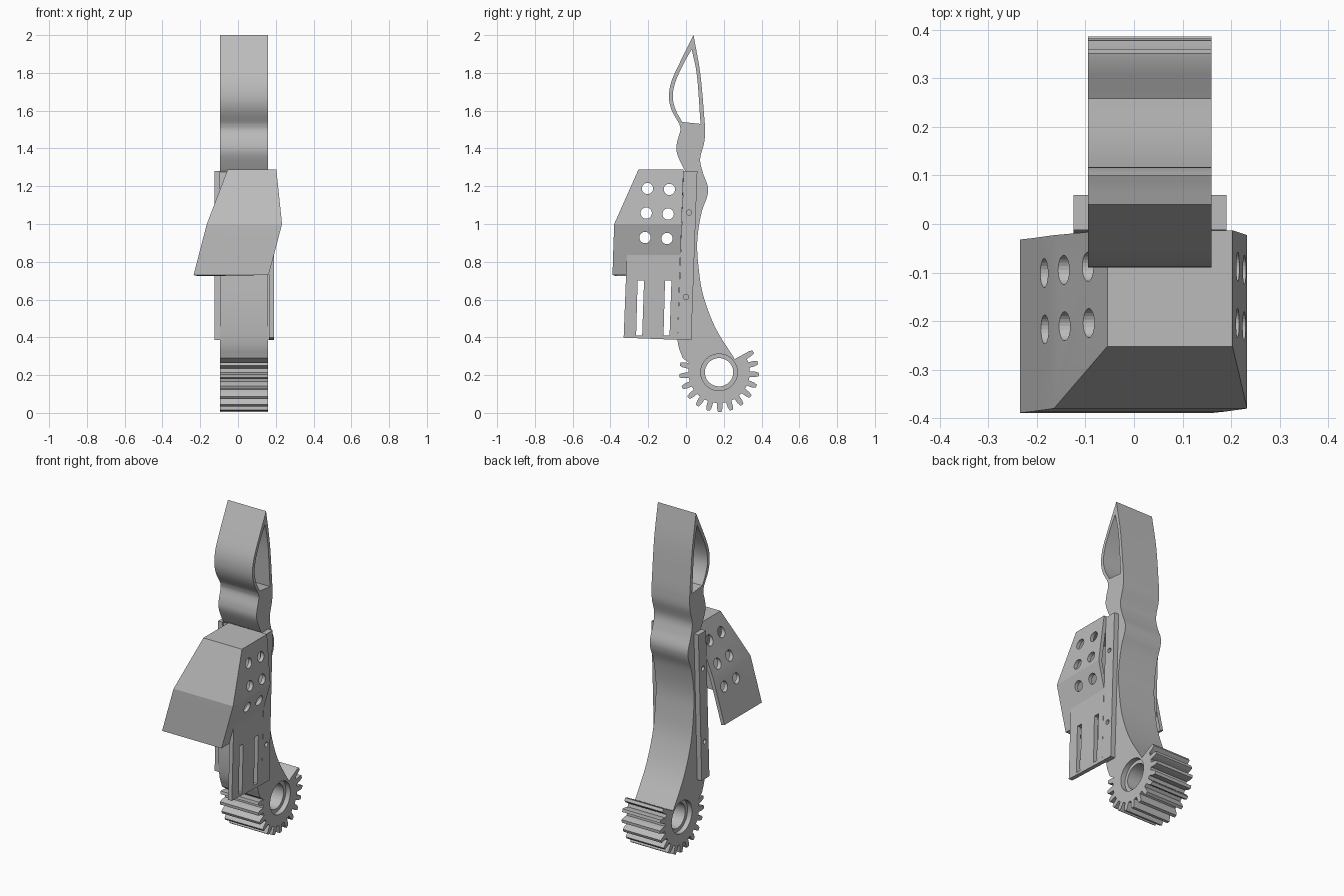
import bpy, bmesh, math
from mathutils import Vector

if "Cube" in bpy.data.objects:
    bpy.data.objects.remove(bpy.data.objects["Cube"])

grey = bpy.data.materials.new("plain_grey")
grey.use_nodes = True
grey.diffuse_color = (0.5, 0.5, 0.5, 1)
grey.node_tree.nodes["Principled BSDF"].inputs["Base Color"].default_value = (0.5, 0.5, 0.5, 1)

X0, X1 = -0.095, 0.16          # sides of the finger
GEAR = (0.175, 0.215)          # gear centre in y, z


def make(name, bm):
    mesh = bpy.data.meshes.new(name)
    bm.to_mesh(mesh)
    bm.free()
    mesh.materials.append(grey)
    ob = bpy.data.objects.new(name, mesh)
    bpy.context.collection.objects.link(ob)
    return ob


def prism(name, outline, x0, x1):
    """Extrude a y, z outline along x."""
    bm = bmesh.new()
    face = bm.faces.new([bm.verts.new((x0, y, z)) for y, z in outline])
    ext = bmesh.ops.extrude_face_region(bm, geom=[face])
    moved = [g for g in ext["geom"] if isinstance(g, bmesh.types.BMVert)]
    bmesh.ops.translate(bm, verts=moved, vec=(x1 - x0, 0, 0))
    bmesh.ops.recalc_face_normals(bm, faces=bm.faces)
    return make(name, bm)


def circle(centre, radius, n=32):
    return [(centre[0] + radius * math.cos(math.tau * i / n),
             centre[1] + radius * math.sin(math.tau * i / n)) for i in range(n)]


def polar(radius, degrees):
    a = math.radians(degrees)
    return (GEAR[0] + radius * math.cos(a), GEAR[1] + radius * math.sin(a))


def smooth(points, steps=5):
    """Catmull-Rom curve through the points."""
    p = [Vector(q) for q in points]
    p = [2 * p[0] - p[1]] + p + [2 * p[-1] - p[-2]]
    out = []
    for a, b, c, d in zip(p, p[1:], p[2:], p[3:]):
        for i in range(steps):
            t = i / steps
            out.append(tuple(0.5 * (2 * b + (c - a) * t + (2 * a - 5 * b + 4 * c - d) * t * t
                                    + (3 * b - a - 3 * c + d) * t ** 3)))
    return out + [tuple(p[-2])]


def apply_modifier(ob, mod):
    bpy.context.view_layer.objects.active = ob
    bpy.ops.object.modifier_apply(modifier=mod.name)


def cut(ob, outline, x0=-0.6, x1=0.6):
    cutter = prism("cutter", outline, x0, x1)
    cutter.hide_render = True
    mod = ob.modifiers.new("cut", "BOOLEAN")
    mod.operation = "DIFFERENCE"
    mod.solver = "EXACT"
    mod.object = cutter
    apply_modifier(ob, mod)
    bpy.data.objects.remove(cutter)


# Finger body: back edge, gear sector, front edge, fingertip
back_tip = smooth([(0.04, 2.0), (0.077, 1.785), (0.10, 1.525)])
back = smooth([(0.10, 1.525), (0.098, 1.44), (0.075, 1.345), (0.09, 1.27), (0.115, 1.2),
               (0.112, 1.145), (0.082, 1.06), (0.06, 0.918), (0.065, 0.785), (0.09, 0.627),
               (0.155, 0.452), (0.258, 0.285)])
teeth = []
for k in range(14):
    a = 31 - k * 360 / 21
    teeth += [polar(r, a + s) for r, s in
              ((0.163, 5.2), (0.192, 4.2), (0.211, 2.4), (0.211, -2.4), (0.192, -4.2), (0.163, -5.2))]
front = smooth([(-0.018, 0.29), (-0.045, 0.385), (-0.05, 0.6), (-0.02, 1.0), (0.0, 1.275)])
neck = smooth([(0.0, 1.275), (-0.015, 1.3), (-0.048, 1.375), (-0.048, 1.43), (-0.03, 1.495), (-0.035, 1.53)])
pad = smooth([(-0.035, 1.53), (-0.077, 1.605), (-0.09, 1.675), (-0.077, 1.755), (-0.03, 1.86), (0.04, 2.0)])
outline = back_tip[:-1] + back + teeth + front[:-1] + neck[:-1] + pad[:-1]
finger = prism("finger", outline, X0, X1)

# Hollow fingertip loop
inner_pad = smooth([(-0.02, 1.54), (-0.055, 1.605), (-0.07, 1.675), (-0.055, 1.755), (-0.012, 1.85), (0.03, 1.925)])
inner_back = smooth([(0.03, 1.925), (0.058, 1.785), (0.077, 1.53)])
cut(finger, inner_pad[:-1] + inner_back)

# Pivot bore with a counterbore on each side
cut(finger, circle(GEAR, 0.075, 48))
cut(finger, circle(GEAR, 0.097, 48), X1 - 0.03, X1 + 0.1)
cut(finger, circle(GEAR, 0.097, 48), X0 - 0.1, X0 + 0.03)

# Mounting rails with screw holes
rail = [(-0.012, 1.28), (0.06, 1.28), (0.028, 0.385), (-0.045, 0.387)]
rails = []
for name, x0, x1 in (("left_rail", X1, X1 + 0.03), ("right_rail", X0 - 0.03, X0)):
    ob = prism(name, rail, x0, x1)
    for hole in ((0.016, 1.06), (0.0, 0.613)):
        cut(ob, circle(hole, 0.014, 16))
    rails.append(ob)

# Slotted side plate
plate = prism("slotted_plate", [(-0.313, 0.84), (-0.03, 0.836), (-0.045, 0.387), (-0.33, 0.398)],
              X1 + 0.005, X1 + 0.03)
for y in (-0.24, -0.095):
    cut(plate, [(y - 0.016, 0.70), (y + 0.018, 0.70), (y + 0.008, 0.41), (y - 0.024, 0.41)])

# Flared shroud: levels of z, right x, left x, front y, back y
levels = [(1.288, -0.055, 0.203, -0.252, -0.013),
          (1.0, -0.165, 0.233, -0.38, -0.023),
          (0.835, -0.208, 0.19, -0.386, -0.029),
          (0.73, -0.235, 0.162, -0.389, -0.032)]
bm = bmesh.new()
rings = []
for z, xr, xl, yf, yb in levels:
    ym = yf + 0.22 * (yb - yf)
    rings.append([bm.verts.new((x, y, z)) for x, y in
                  ((xr, yb), (xr, yf), (xl, yf), (xl, ym), (xl, yb))])
bm.faces.new(rings[0])
for row, (up, low) in enumerate(zip(rings, rings[1:])):
    for i in range(4):
        if row == 2 and i == 3:      # notch above the slotted plate
            continue
        bm.faces.new((up[i], low[i], low[i + 1], up[i + 1]))
for v in [v for v in bm.verts if not v.link_faces]:
    bm.verts.remove(v)
shroud = make("shroud", bm)
shell = shroud.modifiers.new("shell", "SOLIDIFY")
shell.thickness = 0.022
shell.offset = -1
shell.use_even_offset = True
apply_modifier(shroud, shell)

# Vent holes through both shroud sides
for row in range(3):
    for y, z in ((-0.204, 1.188), (-0.088, 1.183)):
        cut(shroud, circle((y - 0.0065 * row, z - 0.13 * row), 0.03, 24))

# Shading
for ob in [finger, plate, shroud] + rails:
    bpy.ops.object.select_all(action="DESELECT")
    ob.select_set(True)
    bpy.context.view_layer.objects.active = ob
    bpy.ops.object.shade_smooth_by_angle(angle=math.radians(25 if ob is finger else 10))
